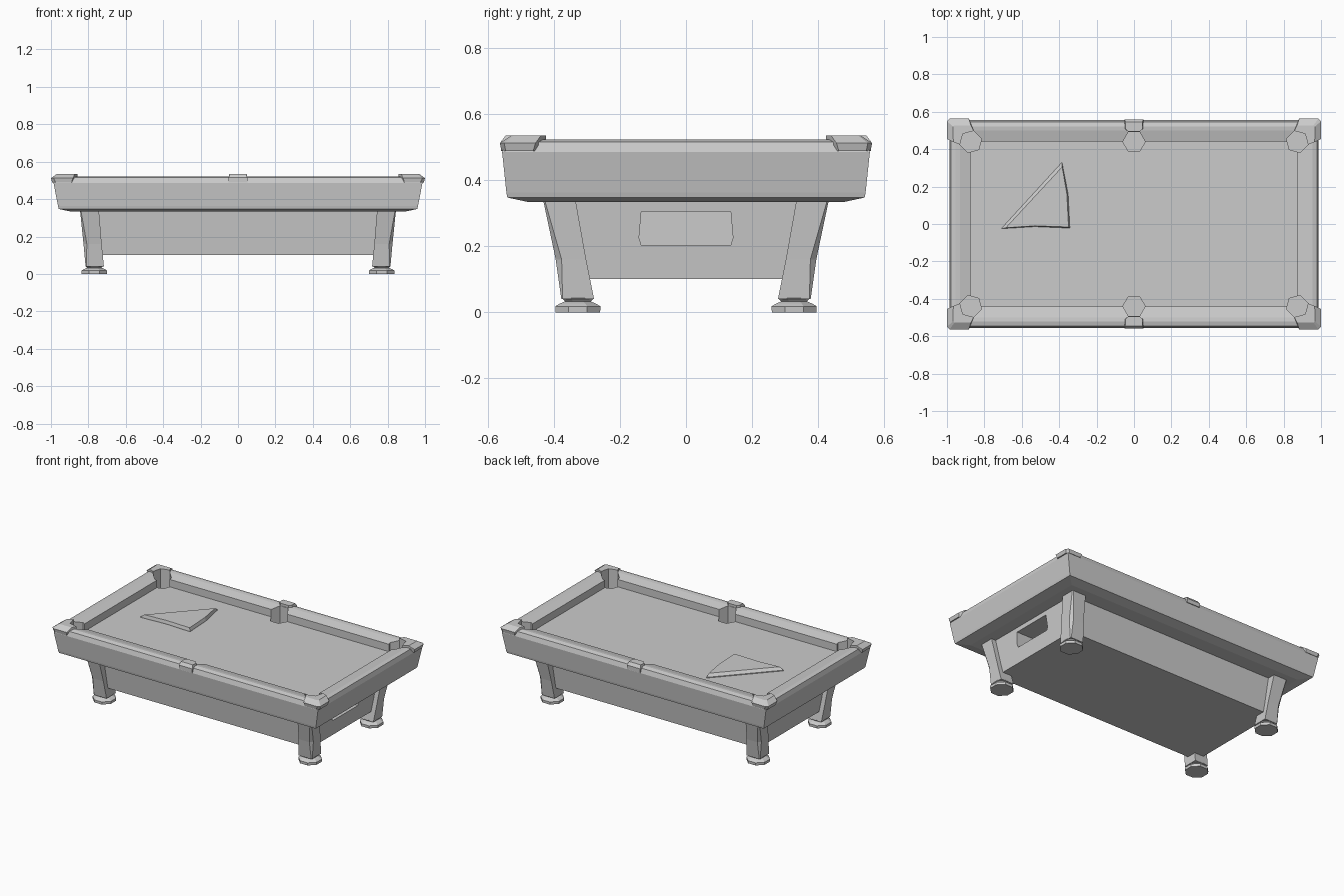
import bpy, bmesh
from math import cos, sin, radians

if "Cube" in bpy.data.objects:
    bpy.data.objects.remove(bpy.data.objects["Cube"])

SIGNS = [(sx, sy) for sx in (-1, 1) for sy in (-1, 1)]


def finish(name, bm):
    bmesh.ops.recalc_face_normals(bm, faces=bm.faces)
    me = bpy.data.meshes.new(name)
    bm.to_mesh(me)
    bm.free()
    ob = bpy.data.objects.new(name, me)
    bpy.context.collection.objects.link(ob)
    return ob


def add_loft(bm, rings):
    """Closed solid skinned through rings of equal point count."""
    vs = [[bm.verts.new(p) for p in ring] for ring in rings]
    n = len(vs[0])
    for a, b in zip(vs, vs[1:]):
        for i in range(n):
            j = (i + 1) % n
            bm.faces.new((a[i], a[j], b[j], b[i]))
    bm.faces.new(vs[0][::-1])
    bm.faces.new(vs[-1])


def loft(name, rings):
    bm = bmesh.new()
    add_loft(bm, rings)
    return finish(name, bm)


def rect(hx, hy, z):
    return [(-hx, -hy, z), (hx, -hy, z), (hx, hy, z), (-hx, hy, z)]


def ngon(cx, cy, r, z, n, phase=0):
    return [(cx + r * cos(radians(phase + 360 * i / n)),
             cy + r * sin(radians(phase + 360 * i / n)), z) for i in range(n)]


def flip(ring, sx, sy):
    return [(sx * x, sy * y, z) for x, y, z in ring]


def at(outline, z):
    return [(x, y, z) for x, y in outline]


def cut(ob, cutter):
    m = ob.modifiers.new("cut", 'BOOLEAN')
    m.operation = 'DIFFERENCE'
    m.solver = 'EXACT'
    m.object = cutter
    cutter.hide_render = True
    cutter.display_type = 'WIRE'


# Rail frame with sunken playing field
frame = loft("rail_frame_and_field", [
    rect(0.89, 0.475, 0.333), rect(0.958, 0.54, 0.347), rect(0.962, 0.543, 0.362),
    rect(0.986, 0.556, 0.485), rect(0.978, 0.546, 0.515), rect(0.955, 0.52, 0.522),
    rect(0.93, 0.50, 0.520), rect(0.875, 0.44, 0.505), rect(0.875, 0.44, 0.455)])

# Six hexagonal pocket holes
bm = bmesh.new()
for sx, sy in SIGNS:
    add_loft(bm, [flip(ngon(0.873, 0.44, 0.06, z, 6, 45), sx, sy) for z in (0.36, 0.6)])
for sy in (-1, 1):
    add_loft(bm, [flip(ngon(0, 0.44, 0.06, z, 6), 1, sy) for z in (0.36, 0.6)])
cut(frame, finish("pocket_cutter", bm))

# Corner caps wrapping the pockets
low = [(0.931, 0.424), (0.993, 0.462), (0.993, 0.545), (0.975, 0.558), (0.89, 0.558), (0.857, 0.498), (0.915, 0.482)]
mid = [(0.931, 0.424), (1.0, 0.455), (1.0, 0.55), (0.985, 0.563), (0.883, 0.563), (0.857, 0.498), (0.915, 0.482)]
top = [(0.931, 0.424), (0.966, 0.438), (0.968, 0.52), (0.96, 0.527), (0.872, 0.527), (0.857, 0.498), (0.915, 0.482)]
for sx, sy in SIGNS:
    loft("corner_cap", [flip(at(low, 0.488), sx, sy), flip(at(mid, 0.512), sx, sy),
                        flip(at(top, 0.535), sx, sy)])

# Middle pocket caps
low = [(-0.03, 0.494), (0.03, 0.494), (0.05, 0.51), (0.05, 0.56), (-0.05, 0.56), (-0.05, 0.51)]
top = [(-0.03, 0.494), (0.03, 0.494), (0.046, 0.51), (0.044, 0.545), (-0.044, 0.545), (-0.046, 0.51)]
for sy in (-1, 1):
    loft("middle_cap", [flip(at(low, 0.488), 1, sy), flip(at(low, 0.515), 1, sy),
                        flip(at(top, 0.535), 1, sy)])

# Cabinet body with a ball return opening at the right end
body = loft("cabinet_body", [rect(0.79, 0.354, 0.1), rect(0.812, 0.378, 0.34)])
slot = [(-0.135, 0.203), (0.135, 0.203), (0.142, 0.225),
        (0.135, 0.305), (-0.135, 0.305), (-0.142, 0.225)]
cut(body, loft("ball_return_cutter", [[(x, y, z) for y, z in slot] for x in (0.66, 0.9)]))


# Splayed legs with a chamfered outer corner, on octagonal feet
def leg_ring(x0, x1, y0, y1, z, c):
    return [(x0, y0, z), (x1, y0, z), (x1, y1 - c, z), (x1 - c, y1, z), (x0, y1, z)]


for sx, sy in SIGNS:
    loft("leg", [flip(r, sx, sy) for r in (
        leg_ring(0.717, 0.815, 0.278, 0.377, 0.04, 0.004),
        leg_ring(0.729, 0.826, 0.302, 0.394, 0.16, 0.018),
        leg_ring(0.744, 0.845, 0.335, 0.433, 0.345, 0.004))])
    loft("foot", [flip(ngon(0.768, 0.327, r, z, 8, 22.5), sx, sy) for r, z in (
        (0.073, 0), (0.074, 0.018), (0.06, 0.026), (0.042, 0.033), (0.053, 0.043))])

# Triangular ball rack lying on the field
base = [(-0.71, -0.025), (-0.53, -0.014), (-0.343, -0.022), (-0.352, 0.16), (-0.385, 0.33)]
lid = [(-0.685, -0.02), (-0.53, -0.01), (-0.35, -0.016), (-0.359, 0.16), (-0.384, 0.305)]
loft("ball_rack", [at(base, 0.45), at(base, 0.46), at(lid, 0.478)])
